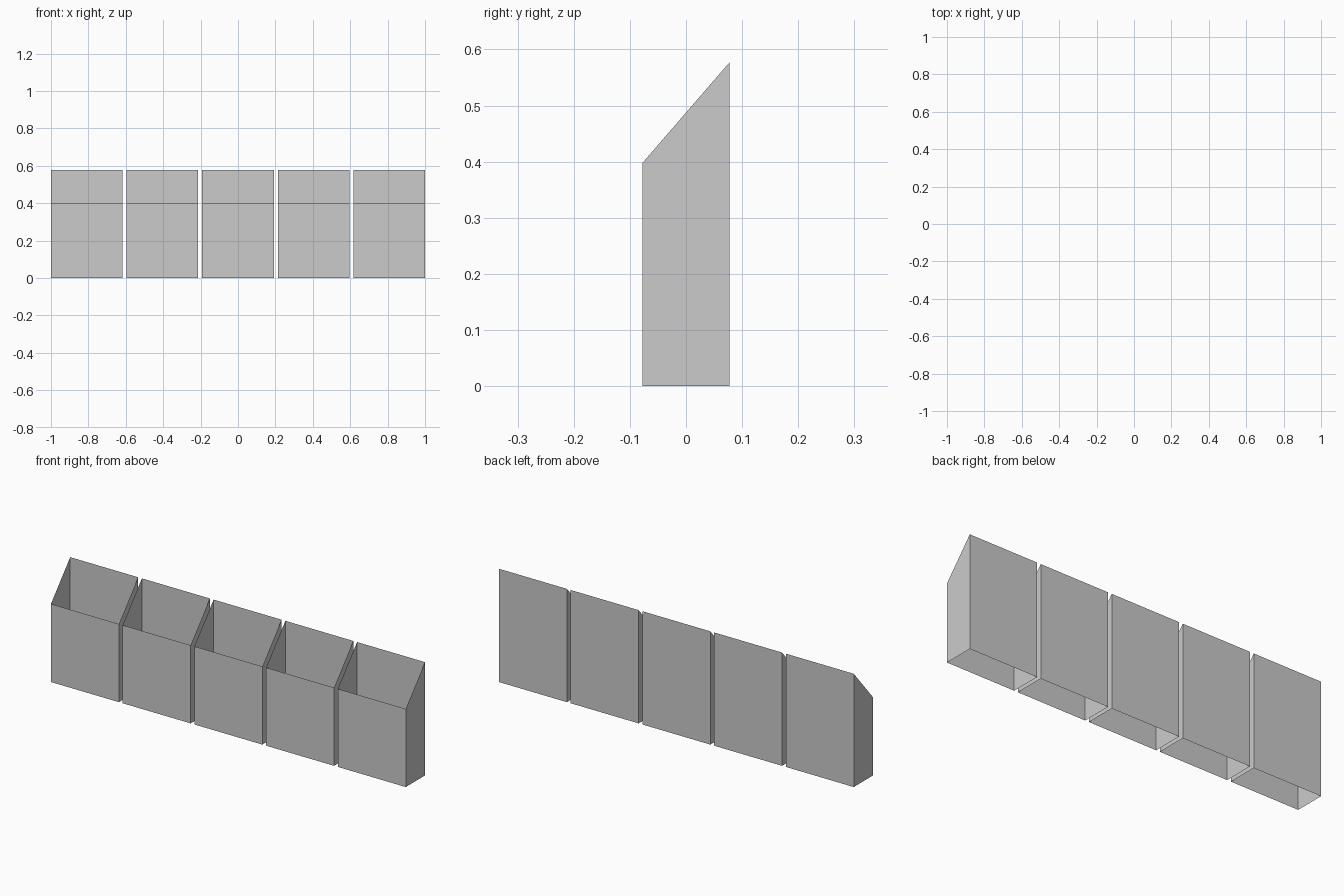
import bpy

if "Cube" in bpy.data.objects:
    bpy.data.objects.remove(bpy.data.objects["Cube"])

COUNT, WIDTH, HALF_DEPTH = 5, 0.383, 0.0775
FRONT_H, BACK_H = 0.398, 0.577
PITCH = (2 - WIDTH) / (COUNT - 1)


def sleeve(name, x):
    """Open four-walled sheet sleeve with a slanted rim."""
    w, d = WIDTH / 2, HALF_DEPTH
    corners = [(-w, -d, FRONT_H), (w, -d, FRONT_H), (w, d, BACK_H), (-w, d, BACK_H)]
    verts = [(cx, cy, 0) for cx, cy, _ in corners] + corners
    faces = [(i, (i + 1) % 4, (i + 1) % 4 + 4, i + 4) for i in range(4)]
    mesh = bpy.data.meshes.new(name)
    mesh.from_pydata(verts, [], faces)
    obj = bpy.data.objects.new(name, mesh)
    obj.location.x = x
    bpy.context.collection.objects.link(obj)


# Row of identical file holders, open at top and bottom
for n in range(COUNT):
    sleeve(f"file_holder_{n + 1}", (n - (COUNT - 1) / 2) * PITCH)
